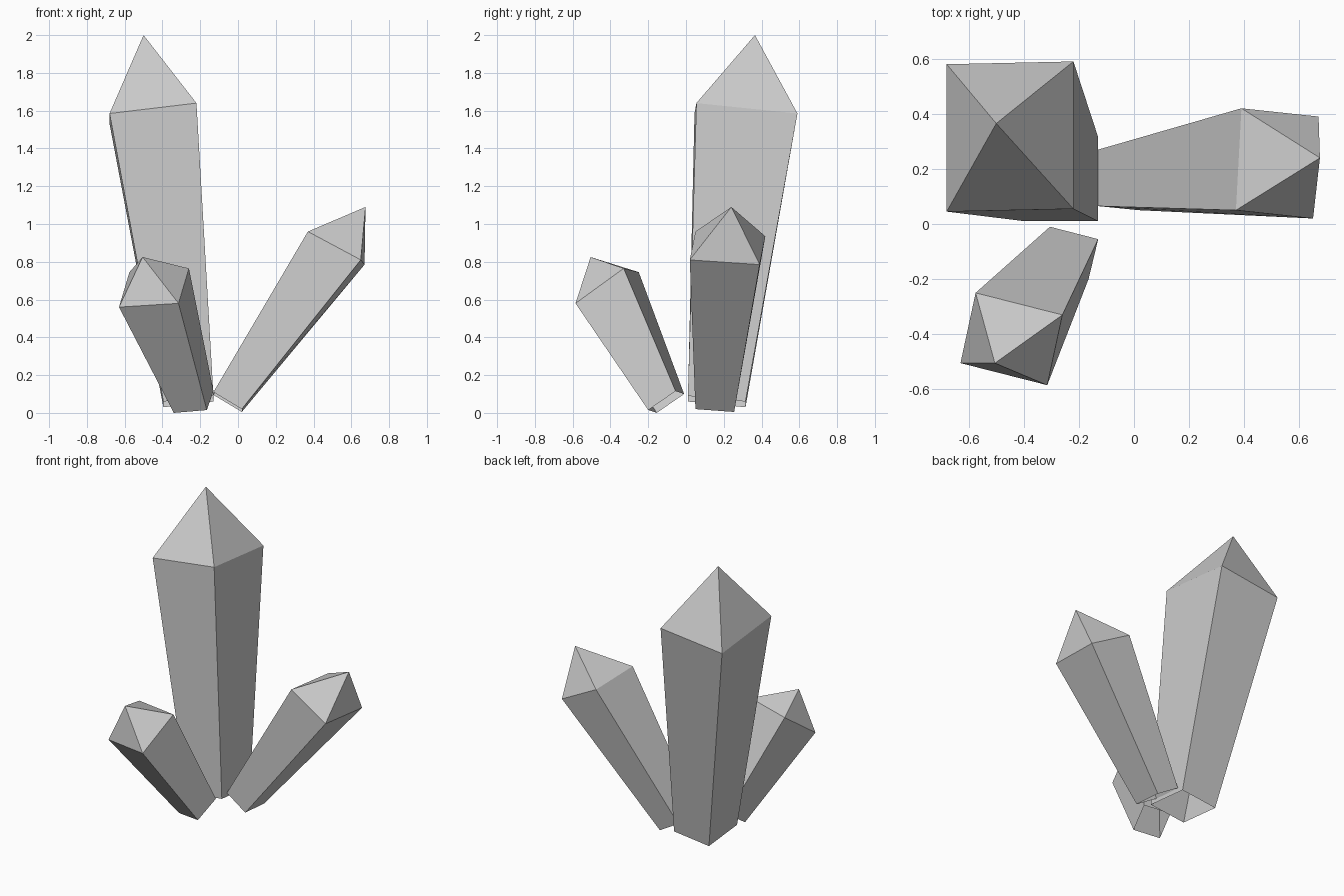
import bpy, bmesh
from mathutils import Vector

if "Cube" in bpy.data.objects:
    bpy.data.objects.remove(bpy.data.objects["Cube"])


def ring(bm, corner, side_a, side_b):
    """Tilted four-sided cross-section: a corner and its two neighbours."""
    c, a, b = Vector(corner), Vector(side_a), Vector(side_b)
    return [bm.verts.new(p) for p in (c, a, a + b - c, b)]


def crystal(name, base, shoulder, tip):
    """Open-bottomed flaring prism capped by an off-centre point."""
    bm = bmesh.new()
    low, high = ring(bm, *base), ring(bm, *shoulder)
    apex = bm.verts.new(tip)
    for i in range(4):
        j = (i + 1) % 4
        bm.faces.new((low[i], low[j], high[j], high[i]))
        bm.faces.new((high[i], high[j], apex))
    bmesh.ops.recalc_face_normals(bm, faces=bm.faces)
    mesh = bpy.data.meshes.new(name)
    bm.to_mesh(mesh)
    bm.free()
    obj = bpy.data.objects.new(name, mesh)
    bpy.context.collection.objects.link(obj)
    return obj


# Tall, almost upright crystal
crystal("tall_crystal",
        ((-0.13, 0.01, 0.09), (-0.13, 0.315, 0.06), (-0.395, 0.01, 0.06)),
        ((-0.22, 0.055, 1.64), (-0.22, 0.59, 1.585), (-0.68, 0.045, 1.585)),
        (-0.5, 0.365, 2.0))

# Medium crystal leaning right
crystal("leaning_crystal",
        ((-0.13, 0.065, 0.11), (0.02, 0.05, 0.02), (-0.13, 0.27, 0.095)),
        ((0.37, 0.05, 0.96), (0.65, 0.02, 0.81), (0.39, 0.42, 0.935)),
        (0.675, 0.24, 1.09))

# Short crystal leaning forward and left
crystal("short_crystal",
        ((-0.165, -0.20, 0.015), (-0.13, -0.055, 0.115), (-0.34, -0.155, 0.0)),
        ((-0.315, -0.585, 0.58), (-0.26, -0.33, 0.765), (-0.63, -0.505, 0.56)),
        (-0.505, -0.505, 0.825))
